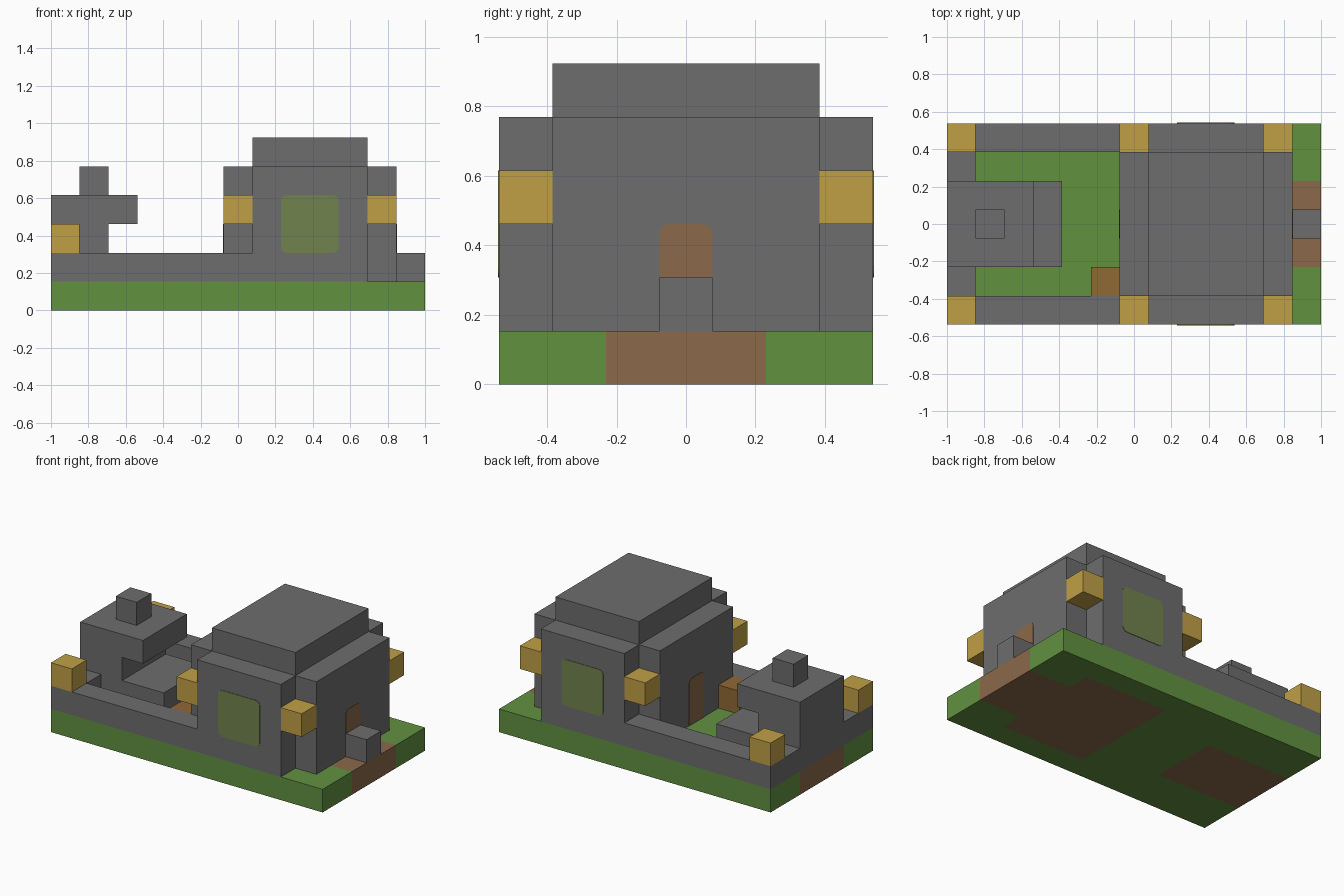
import bpy, bmesh
from mathutils import Vector

cube = bpy.data.objects.get("Cube")
if cube:
    bpy.data.objects.remove(cube, do_unlink=True)

NX, NY = 13, 7          # footprint in blocks
U = 2 / NX              # block size


def material(name, *rgb):
    lin = [((c / 255 + 0.055) / 1.055) ** 2.4 for c in rgb] + [1]
    m = bpy.data.materials.new(name)
    m.use_nodes = True
    m.diffuse_color = lin
    m.node_tree.nodes["Principled BSDF"].inputs["Base Color"].default_value = lin
    return m


STONE = material("stone grey", 109, 109, 109)
GRASS = material("grass green", 98, 145, 64)
EARTH = material("earth brown", 139, 105, 74)
LAMP = material("lamp gold", 192, 160, 70)
WOOD = material("wood brown", 144, 104, 52)
GLASS = material("window olive", 113, 130, 78)


def world(i, j, k):
    """Block coordinates to model units."""
    return Vector((i - NX / 2, j - NY / 2, k)) * U


def finish(name, bm, *mats):
    bmesh.ops.recalc_face_normals(bm, faces=bm.faces)
    me = bpy.data.meshes.new(name)
    bm.to_mesh(me)
    bm.free()
    for m in mats:
        me.materials.append(m)
    ob = bpy.data.objects.new(name, me)
    bpy.context.collection.objects.link(ob)
    return ob


def extrude(name, outline, axis, start, end, mat, rounded=None):
    """Extrude a block-unit outline along an axis; optionally round some corners."""
    place = {"x": lambda p, d: (d, p[0], p[1]),
             "y": lambda p, d: (p[0], d, p[1]),
             "z": lambda p, d: (p[0], p[1], d)}[axis]
    bm = bmesh.new()
    verts = [bm.verts.new(world(*place(p, start))) for p in outline]
    face = bm.faces.new(verts)
    if rounded:
        bmesh.ops.bevel(bm, geom=[verts[n] for n in rounded], offset=0.2 * U,
                        segments=4, profile=0.5, affect="VERTICES")
        face = bm.faces[:][0]
    out = bmesh.ops.extrude_face_region(bm, geom=[face], use_keep_orig=True)
    shift = world(*place((0, 0), end)) - world(*place((0, 0), start))
    moved = [v for v in out["geom"] if isinstance(v, bmesh.types.BMVert)]
    bmesh.ops.translate(bm, vec=shift, verts=moved)
    return finish(name, bm, mat)


def rect(a, b, c, d):
    return [(a, b), (c, b), (c, d), (a, d)]


def block(name, i, j, k, mat, size=(1, 1, 1)):
    return extrude(name, rect(i, j, i + size[0], j + size[1]), "z", k, k + size[2], mat)


# Ground slab: grass, with earth under the house, path and tower
bm = bmesh.new()
bmesh.ops.create_grid(bm, x_segments=NX, y_segments=NY, size=1)
for v in bm.verts:
    v.co = Vector((v.co.x, v.co.y * NY / NX, U))
for f in bm.faces:
    c = f.calc_center_median() / U
    i, row = c.x + NX / 2, abs(c.y)
    f.material_index = int((row < 1.5 and (i < 4 or i > 7)) or (row < 2.5 and 7 < i < 11))
ground = finish("ground", bm, GRASS, EARTH)
slab = ground.modifiers.new("thickness", "SOLIDIFY")
slab.thickness = U
slab.offset = -1

# House: cross-shaped walls, raised roof, entrance step
house = [(6, 1), (7, 1), (7, 0), (11, 0), (11, 1), (12, 1),
         (12, 6), (11, 6), (11, 7), (7, 7), (7, 6), (6, 6)]
extrude("house_walls", house, "z", 1, 5, STONE)
block("house_roof", 7, 1, 5, STONE, (4, 5, 1))
block("entrance_step", 12, 3, 1, STONE)

# Low courtyard wall
yard = [(0, 0), (7, 0), (7, 1), (1, 1), (1, 6), (7, 6), (7, 7), (0, 7)]
extrude("courtyard_wall", yard, "z", 1, 2, STONE)

# Tower with overhang and hearth, and its chimney
tower = [(0, 2), (1, 2), (1, 1), (4, 1), (4, 2), (2, 2), (2, 3), (3, 3), (3, 4), (0, 4)]
extrude("tower", tower, "y", 2, 5, STONE)
block("chimney", 1, 3, 4, STONE)

# Wooden crate in the courtyard
block("crate", 5, 1, 1, WOOD)

# Lamps on both sides
for side, j in (("right", 0), ("left", 6)):
    for spot, i, k in (("yard", 0, 2), ("inner", 6, 3), ("outer", 11, 3)):
        block(f"{spot}_lamp_{side}", i, j, k, LAMP)

# Thin window and door plates
T = 0.02
for name, a, b in (("front_window", -T, 0), ("back_window", 7, 7 + T)):
    extrude(name, rect(8, 2, 10, 4), "y", a, b, GLASS, rounded=(0, 1, 2, 3))
for name, a, b in (("entrance_door", 12, 12 + T), ("courtyard_door", 6 - T, 6)):
    extrude(name, rect(3, 1, 4, 3), "x", a, b, EARTH, rounded=(2, 3))
